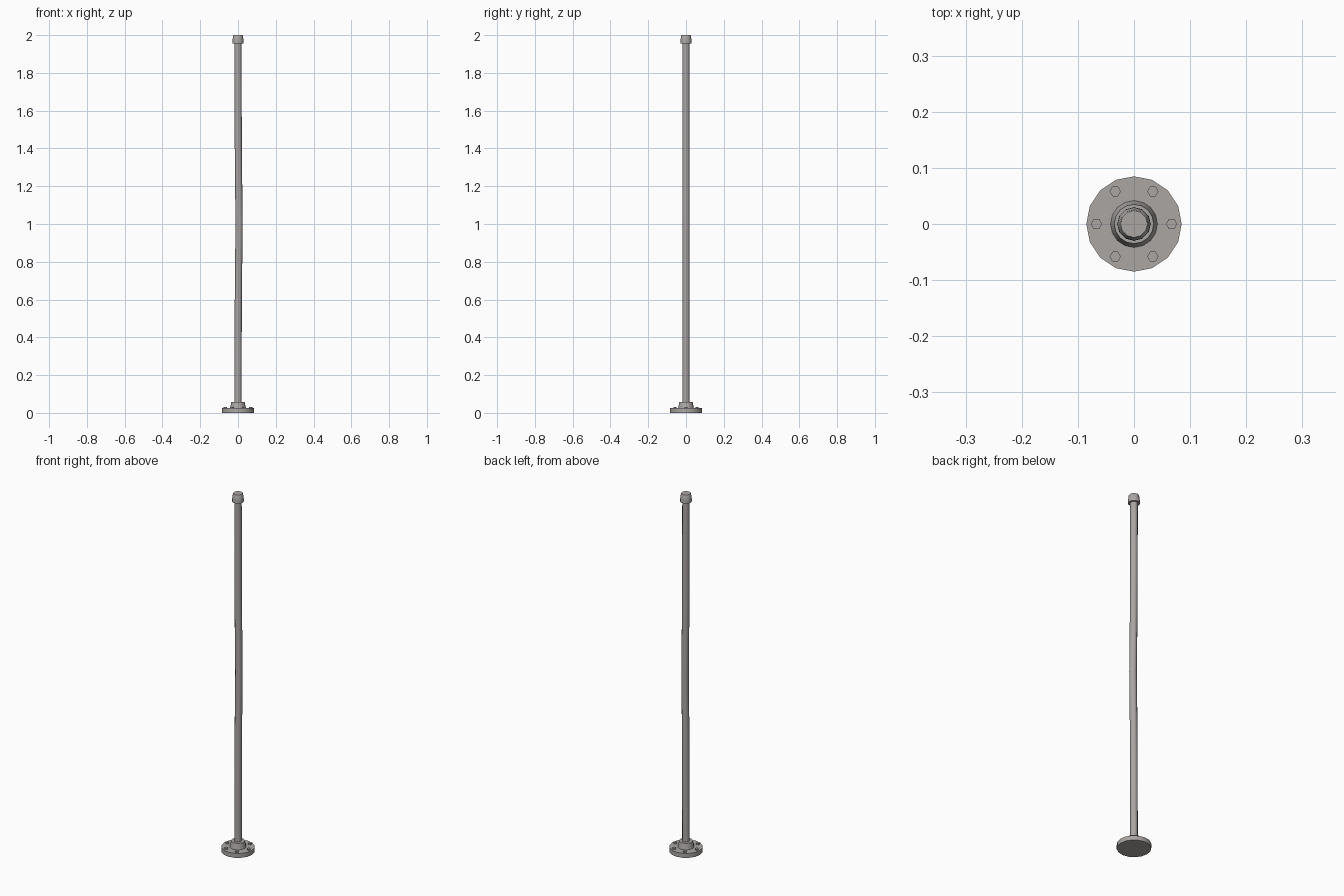
import bpy, bmesh, math

if "Cube" in bpy.data.objects:
    bpy.data.objects.remove(bpy.data.objects["Cube"])

metal = bpy.data.materials.new("warm grey metal")
metal.diffuse_color = (0.40, 0.38, 0.37, 1)
metal.use_nodes = True
metal.node_tree.nodes["Principled BSDF"].inputs["Base Color"].default_value = metal.diffuse_color


def lathe(name, profile, sides, cx=0.0, cy=0.0, smooth=True):
    """Closed stack of rings; profile rows are (radius, z, x shift)."""
    bm = bmesh.new()
    rings = []
    for r, z, dx in profile:
        rings.append([bm.verts.new((cx + dx + r * math.cos(2 * math.pi * i / sides),
                                    cy + r * math.sin(2 * math.pi * i / sides), z))
                      for i in range(sides)])
    for a, b in zip(rings, rings[1:]):
        for i in range(sides):
            j = (i + 1) % sides
            bm.faces.new((a[i], a[j], b[j], b[i]))
    bm.faces.new(rings[0][::-1])
    bm.faces.new(rings[-1])
    me = bpy.data.meshes.new(name)
    bm.to_mesh(me)
    bm.free()
    me.materials.append(metal)
    ob = bpy.data.objects.new(name, me)
    bpy.context.collection.objects.link(ob)
    if smooth:
        bpy.ops.object.select_all(action='DESELECT')
        ob.select_set(True)
        bpy.context.view_layer.objects.active = ob
        bpy.ops.object.shade_smooth_by_angle(angle=math.radians(40))
    return ob


# round floor flange
lathe("base_flange", [(0.085, 0, 0), (0.085, 0.025, 0)], 16)

# tapered socket on the flange
lathe("base_collar", [(0.042, 0.024, 0), (0.035, 0.058, 0)], 16)

# slightly bowed pole
lathe("pole", [(0.019, 0.02, 0), (0.019, 0.5, 0.001), (0.019, 0.75, 0.003),
               (0.019, 1.0, 0.006), (0.019, 1.25, 0.003), (0.019, 1.5, 0.001),
               (0.019, 1.97, 0)], 12)

# end cap with tapered wall
lathe("top_cap", [(0.030, 1.955, 0), (0.0295, 1.97, 0), (0.026, 1.997, 0),
                  (0.024, 2.0, 0)], 12)

# six hex bolts
for k in range(6):
    a = k * math.pi / 3
    lathe("flange_bolt", [(0.010, 0.024, 0), (0.010, 0.032, 0)], 6,
          0.067 * math.cos(a), 0.067 * math.sin(a), smooth=False)
